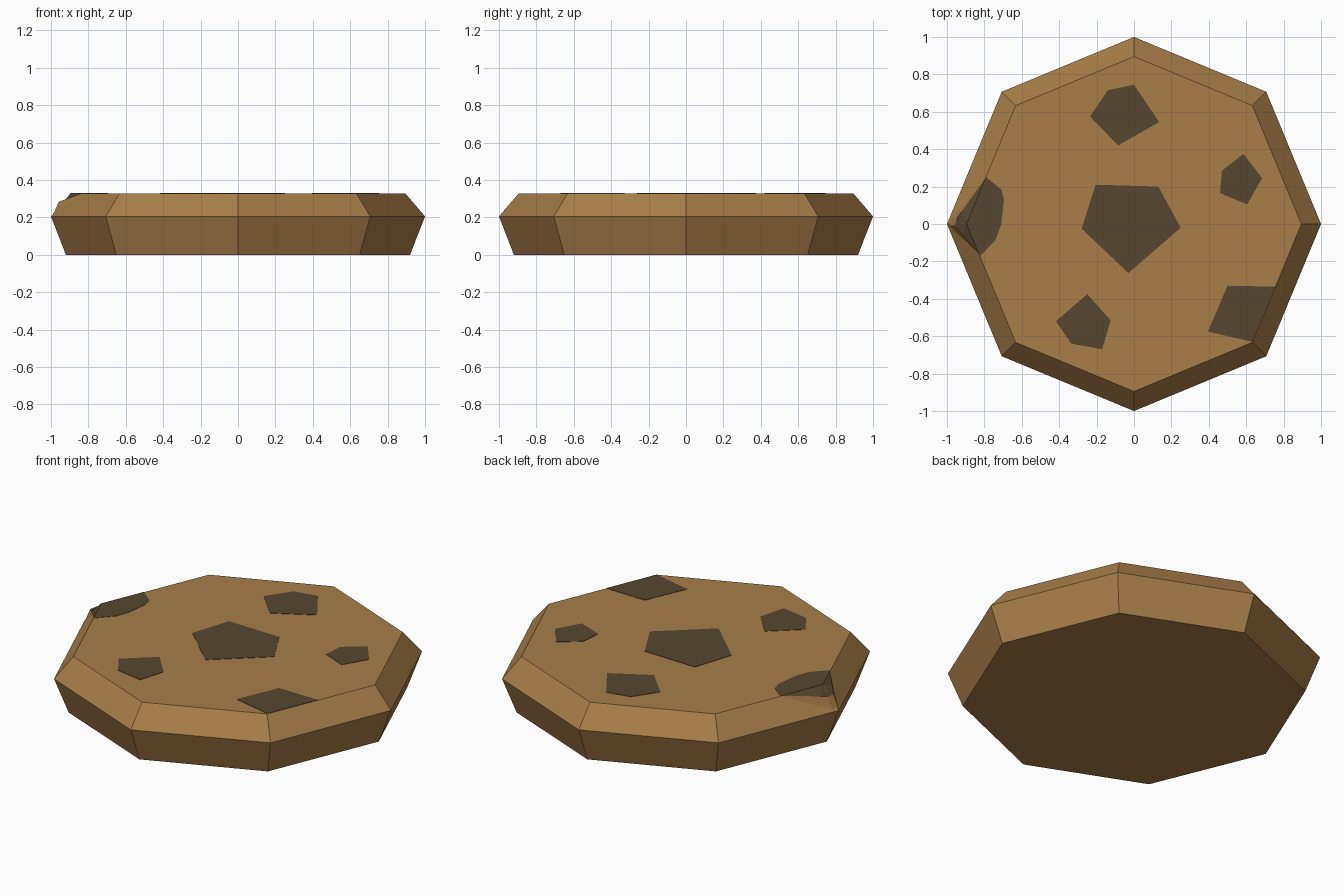
import bpy, bmesh, math
from mathutils import Vector

if "Cube" in bpy.data.objects:
    bpy.data.objects.remove(bpy.data.objects["Cube"])

TOP, MID = 0.328, 0.205
APOTHEM = 0.895 * math.cos(math.pi / 8)
NORMALS = [Vector((math.cos(a), math.sin(a), 0)) for a in
           [math.pi / 8 + i * math.pi / 4 for i in range(8)]]


def material(name, rgb):
    m = bpy.data.materials.new(name)
    m.diffuse_color = [(c / 255 / 12.92 if c < 10 else ((c / 255 + 0.055) / 1.055) ** 2.4)
                       for c in rgb] + [1]
    m.use_nodes = True
    m.node_tree.nodes["Principled BSDF"].inputs["Base Color"].default_value = m.diffuse_color
    return m


dough = material("baked dough", (168, 126, 72))
choc = material("dark chocolate", (86, 70, 49))


def finish(bm, name, *mats):
    bmesh.ops.recalc_face_normals(bm, faces=bm.faces)
    me = bpy.data.meshes.new(name)
    bm.to_mesh(me)
    bm.free()
    for m in mats:
        me.materials.append(m)
    ob = bpy.data.objects.new(name, me)
    bpy.context.collection.objects.link(ob)


# Octagonal biscuit: three stacked rings
bm = bmesh.new()
rings = [[bm.verts.new((r * math.cos(i * math.pi / 4), r * math.sin(i * math.pi / 4), z))
          for i in range(8)] for r, z in [(0.92, 0), (1.0, MID), (0.895, TOP)]]
for lo, hi in zip(rings, rings[1:]):
    for i in range(8):
        j = (i + 1) % 8
        bm.faces.new((lo[i], lo[j], hi[j], hi[i]))
bm.faces.new(rings[0][::-1])
bm.faces.new(rings[2])
finish(bm, "biscuit", dough)

# Flat chips set flush in the top
chips = {
    "centre_chip": [(-.205, .21), (.13, .2), (.25, -.02), (-.03, -.262), (-.28, -.025)],
    "back_chip": [(-.14, .715), (0, .745), (.02, .715), (.135, .545), (-.085, .42), (-.235, .575)],
    "right_chip": [(.585, .375), (.685, .245), (.605, .105), (.46, .165), (.47, .285)],
    "front_left_chip": [(-.25, -.375), (-.125, -.515), (-.17, -.67), (-.335, -.64), (-.417, -.52)],
    "front_right_chip": [(.50, -.33), (.755, -.335), (.633, -.63), (.395, -.575)],
}
for name, pts in chips.items():
    bm = bmesh.new()
    f = bm.faces.new([bm.verts.new((x, y, TOP - 0.004)) for x, y in pts])
    ext = bmesh.ops.extrude_face_region(bm, geom=[f])
    for v in ext["geom"]:
        if isinstance(v, bmesh.types.BMVert):
            v.co.z = TOP + 0.002
    finish(bm, name, choc)

# Left chip folds over the rim on a small swelling of dough
bm = bmesh.new()
pts = [(-.79, .25), (-.71, .185), (-.695, .13), (-.71, 0), (-.74, -.085), (-.82, -.17),
       (-.958, -.01), (-.948, .03)]
bm.faces.new([bm.verts.new((x, y, 0)) for x, y in pts])
for n in (NORMALS[3], NORMALS[4]):
    bmesh.ops.bisect_plane(bm, geom=bm.verts[:] + bm.edges[:] + bm.faces[:],
                           plane_co=n * APOTHEM, plane_no=n)
for v in bm.verts:
    d = max(v.co.dot(n) for n in NORMALS)
    v.co.z = TOP + 0.002 - max(0, d - APOTHEM) * 0.75
rim = [e for e in bm.edges if e.is_boundary]
ext = bmesh.ops.extrude_edge_only(bm, edges=rim)
for g in ext["geom"]:
    if isinstance(g, bmesh.types.BMVert):
        drop = TOP + 0.002 - g.co.z
        g.co.x -= drop * 0.75
        g.co.z -= 0.004 + drop * 1.6
    elif isinstance(g, bmesh.types.BMFace):
        g.material_index = 1
finish(bm, "left_rim_chip", choc, dough)
